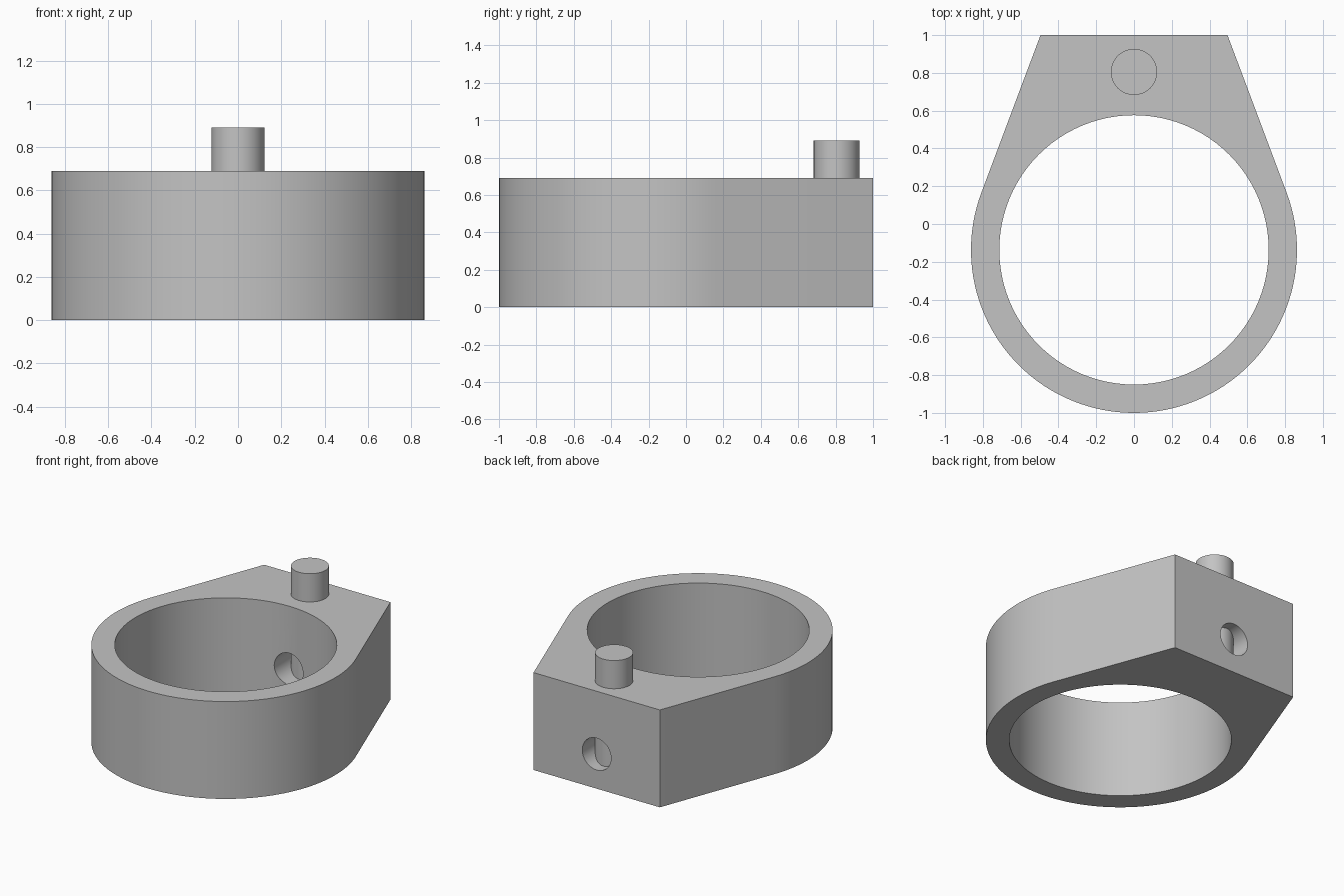
import bpy, bmesh, math
from mathutils import Vector, Matrix

cube = bpy.data.objects.get("Cube")
if cube:
    bpy.data.objects.remove(cube, do_unlink=True)

HEIGHT = 0.69
CENTRE_Y = -0.137
OUTER_R, BORE_R = 0.863, 0.713
FLAT_HALF = 0.495
PIN_Y, PIN_R, PIN_TOP = 0.805, 0.122, 0.89
HOLE_Z, HOLE_R = 0.245, 0.113

grey = bpy.data.materials.new("plain grey")
grey.use_nodes = True
grey.diffuse_color = (0.55, 0.55, 0.55, 1)
grey.node_tree.nodes["Principled BSDF"].inputs["Base Color"].default_value = grey.diffuse_color


def add_object(name, bm):
    bmesh.ops.recalc_face_normals(bm, faces=bm.faces)
    mesh = bpy.data.meshes.new(name)
    bm.to_mesh(mesh)
    bm.free()
    mesh.materials.append(grey)
    obj = bpy.data.objects.new(name, mesh)
    bpy.context.collection.objects.link(obj)
    return obj


def cylinder(name, radius, start, end, segments):
    start, end = Vector(start), Vector(end)
    axis = end - start
    turn = axis.to_track_quat("Z", "Y").to_matrix().to_4x4()
    bm = bmesh.new()
    bmesh.ops.create_cone(bm, cap_ends=True, segments=segments, radius1=radius,
                          radius2=radius, depth=axis.length,
                          matrix=Matrix.Translation((start + end) / 2) @ turn)
    return add_object(name, bm)


def select_only(obj):
    bpy.ops.object.select_all(action="DESELECT")
    obj.select_set(True)
    bpy.context.view_layer.objects.active = obj


def cut(obj, cutter):
    mod = obj.modifiers.new("cut", "BOOLEAN")
    mod.operation, mod.solver, mod.object = "DIFFERENCE", "EXACT", cutter
    select_only(obj)
    bpy.ops.object.modifier_apply(modifier=mod.name)
    bpy.data.objects.remove(cutter, do_unlink=True)


def smooth(obj):
    select_only(obj)
    bpy.ops.object.shade_smooth_by_angle(angle=math.radians(30))


# Collar outline: round front, tangent sides, flat back
rise = 1 - CENTRE_Y
tangent = math.atan2(rise, FLAT_HALF) - math.acos(OUTER_R / math.hypot(rise, FLAT_HALF))
sweep = math.pi + 2 * tangent
steps = 80
outline = [(FLAT_HALF, 1), (-FLAT_HALF, 1)]
for i in range(steps + 1):
    a = math.pi - tangent + sweep * i / steps
    outline.append((OUTER_R * math.cos(a), CENTRE_Y + OUTER_R * math.sin(a)))

bm = bmesh.new()
base = bm.faces.new([bm.verts.new((x, y, 0)) for x, y in outline])
top = bmesh.ops.extrude_face_region(bm, geom=[base], use_keep_orig=True)
bmesh.ops.translate(bm, vec=(0, 0, HEIGHT),
                    verts=[v for v in top["geom"] if isinstance(v, bmesh.types.BMVert)])
collar = add_object("collar", bm)

# Main bore and the small cross hole through the back wall
cut(collar, cylinder("bore_cutter", BORE_R, (0, CENTRE_Y, -0.1), (0, CENTRE_Y, 1), 96))
cut(collar, cylinder("hole_cutter", HOLE_R, (0, 0.3, HOLE_Z), (0, 1.2, HOLE_Z), 48))
smooth(collar)

# Upright pin, seated down across the cross hole
pin = cylinder("pin", PIN_R, (0, PIN_Y, 0.1), (0, PIN_Y, PIN_TOP), 48)
smooth(pin)
